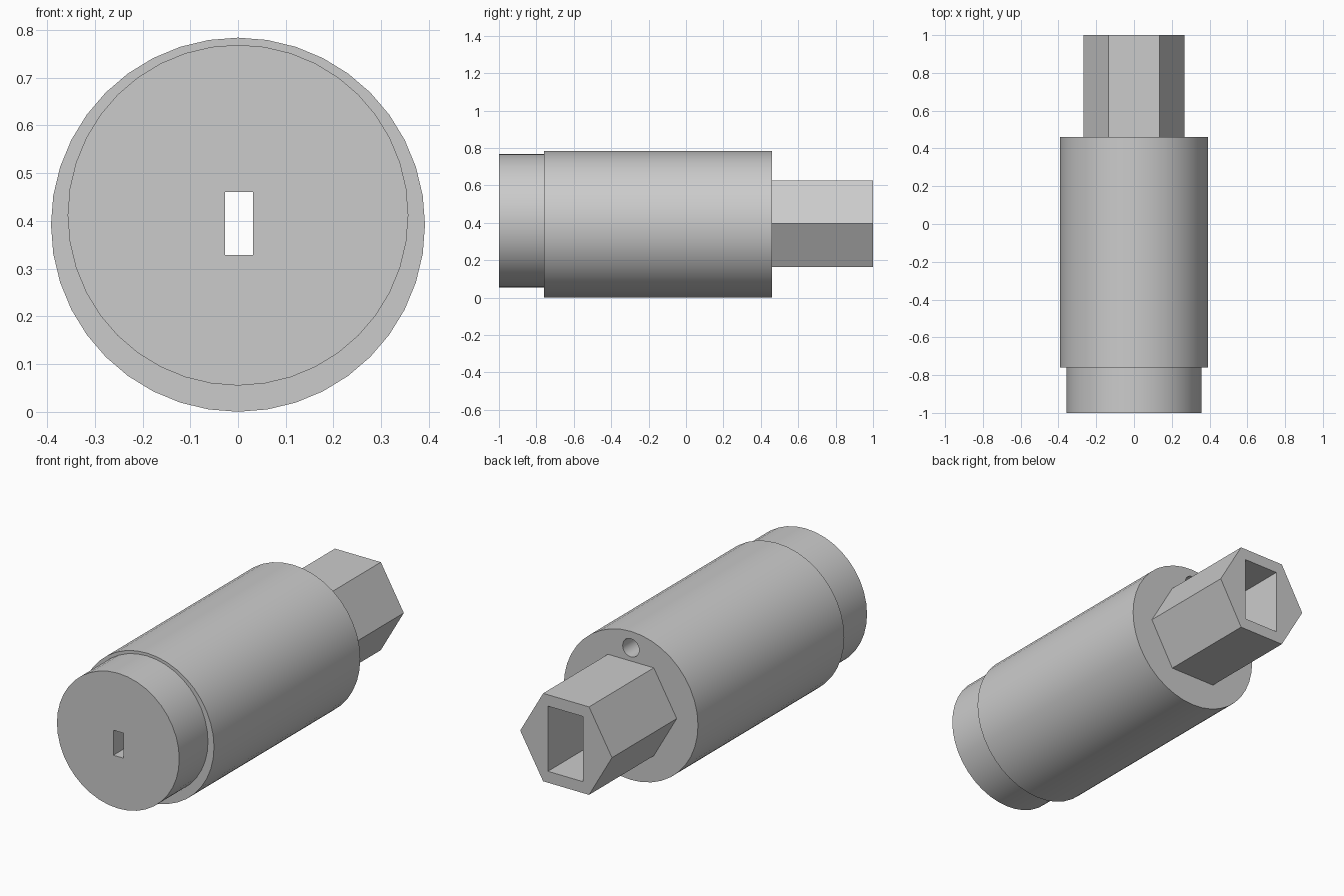
import bpy, bmesh
from math import cos, sin, tau

if "Cube" in bpy.data.objects:
    bpy.data.objects.remove(bpy.data.objects["Cube"], do_unlink=True)

GREY = (0.6, 0.6, 0.6, 1)
metal = bpy.data.materials.new("grey_metal")
metal.use_nodes = True
metal.diffuse_color = GREY
metal.node_tree.nodes["Principled BSDF"].inputs["Base Color"].default_value = GREY


def prism(name, outline, y0, y1):
    """Extrude an x-z outline along y, from y0 to y1."""
    bm = bmesh.new()
    face = bm.faces.new([bm.verts.new((x, y0, z)) for x, z in outline])
    made = bmesh.ops.extrude_face_region(bm, geom=[face])["geom"]
    moved = [v for v in made if isinstance(v, bmesh.types.BMVert)]
    bmesh.ops.translate(bm, verts=moved, vec=(0, y1 - y0, 0))
    bmesh.ops.recalc_face_normals(bm, faces=bm.faces)
    mesh = bpy.data.meshes.new(name)
    bm.to_mesh(mesh)
    bm.free()
    mesh.materials.append(metal)
    ob = bpy.data.objects.new(name, mesh)
    bpy.context.collection.objects.link(ob)
    return ob


def ring(radius, z, sides):
    return [(radius * cos(tau * i / sides), z + radius * sin(tau * i / sides))
            for i in range(sides)]


def rect(x, z, width, height):
    return [(x + sx * width / 2, z + sz * height / 2)
            for sx, sz in ((-1, -1), (1, -1), (1, 1), (-1, 1))]


def select_only(ob):
    bpy.ops.object.select_all(action="DESELECT")
    ob.select_set(True)
    bpy.context.view_layer.objects.active = ob


def cut(ob, cutter):
    mod = ob.modifiers.new("cut", "BOOLEAN")
    mod.operation = "DIFFERENCE"
    mod.solver = "EXACT"
    mod.object = cutter
    select_only(ob)
    bpy.ops.object.modifier_apply(modifier=mod.name)


# Main parts along the y axis
FRONT, SHOULDER, BODY_END, BACK = -1, -0.76, 0.46, 1
front_cap = prism("front_cap", ring(0.357, 0.412, 40), FRONT, SHOULDER)
body = prism("body", ring(0.392, 0.392, 40), SHOULDER, BODY_END)
hex_shank = prism("hex_shank", ring(0.268, 0.395, 6), BODY_END, BACK)

# Openings: narrow slot right through, wide socket in the shank, round pin hole
slot = prism("slot_cutter", rect(0.002, 0.395, 0.059, 0.132), -1.1, 1.1)
socket = prism("socket_cutter", rect(0.004, 0.395, 0.204, 0.344), 0.4, 1.1)
pin_hole = prism("pin_hole_cutter", ring(0.048, 0.697, 24), 0.16, 0.6)
cut(front_cap, slot)
cut(body, slot)
cut(body, pin_hole)
cut(hex_shank, socket)
for cutter in (slot, pin_hole, socket):
    bpy.data.objects.remove(cutter, do_unlink=True)

# The socket continues a short way into the body
well = prism("socket_cutter", rect(0.004, 0.395, 0.204, 0.344), 0.3, 0.6)
cut(body, well)
bpy.data.objects.remove(well, do_unlink=True)

# Smooth the round walls, keep the edges sharp
for ob in (front_cap, body, hex_shank):
    select_only(ob)
    bpy.ops.object.shade_smooth_by_angle()
